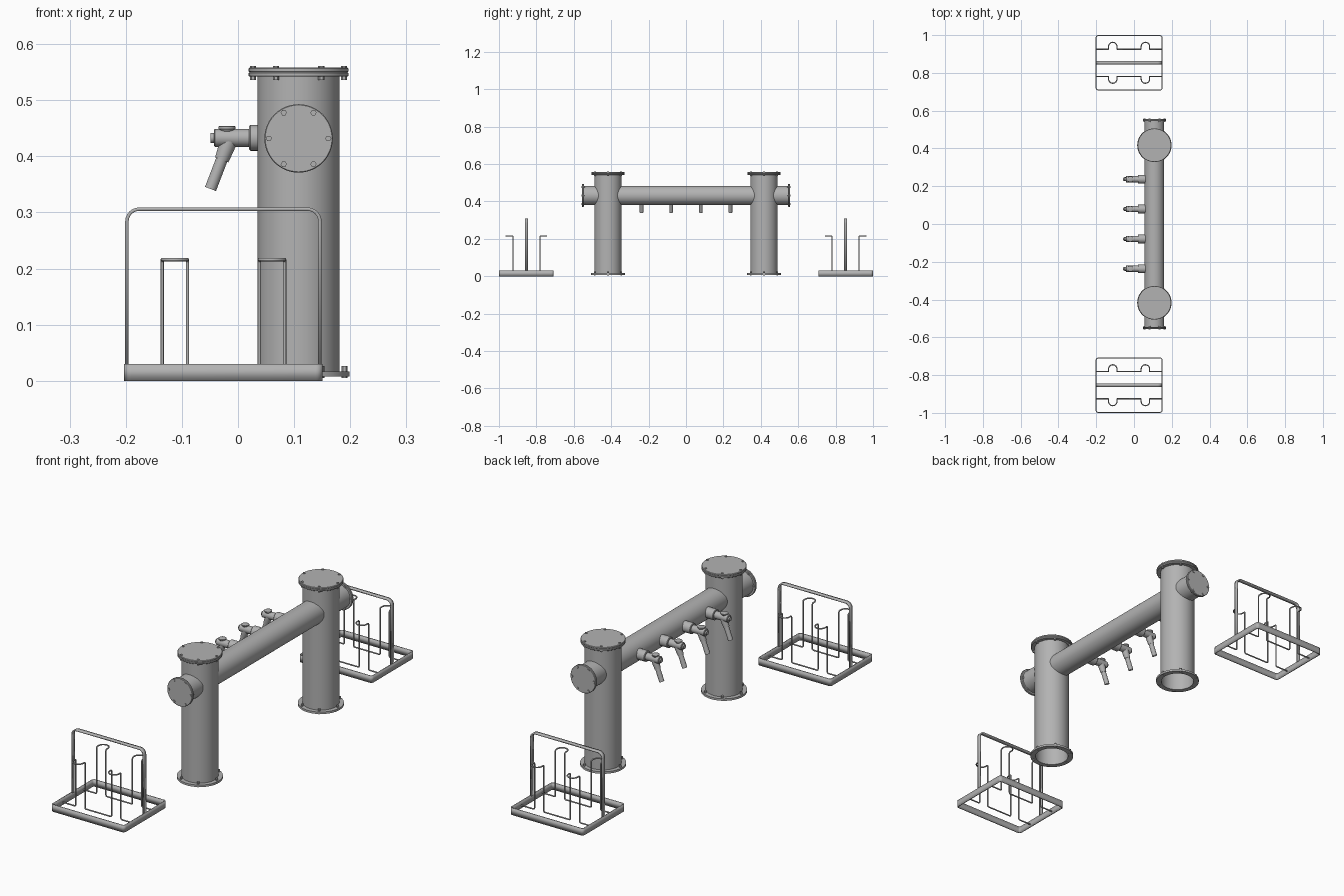
import bpy, bmesh
from math import sin, cos, pi, radians
from mathutils import Vector

cube = bpy.data.objects.get("Cube")
if cube:
    bpy.data.objects.remove(cube)

steel = bpy.data.materials.new("brushed_steel")
steel.use_nodes = True
steel.diffuse_color = (0.45, 0.45, 0.45, 1)
steel.node_tree.nodes["Principled BSDF"].inputs["Base Color"].default_value = (0.45, 0.45, 0.45, 1)

made = []


def add(name, data):
    obj = bpy.data.objects.new(name, data)
    data.materials.append(steel)
    bpy.context.collection.objects.link(obj)
    made.append(obj)
    return obj


def mesh_from(name, bm):
    bmesh.ops.recalc_face_normals(bm, faces=bm.faces)
    mesh = bpy.data.meshes.new(name)
    bm.to_mesh(mesh)
    bm.free()
    return add(name, mesh)


def lathe(name, profile, origin, direction, steps=48):
    """Spin (radius, height) pairs around an axis."""
    bm = bmesh.new()
    verts = [bm.verts.new((r, 0, h)) for r, h in profile]
    edges = [bm.edges.new(pair) for pair in zip(verts, verts[1:])]
    bmesh.ops.spin(bm, geom=verts + edges, axis=(0, 0, 1), cent=(0, 0, 0),
                   angle=2 * pi, steps=steps)
    bmesh.ops.remove_doubles(bm, verts=bm.verts, dist=1e-5)
    obj = mesh_from(name, bm)
    obj.location = origin
    obj.rotation_euler = Vector(direction).to_track_quat('Z', 'Y').to_euler()
    return obj


def disc(radius, bottom, top, bevel=0.0015):
    """Closed plate profile with a softened rim."""
    return [(0, bottom), (radius - bevel, bottom), (radius, bottom + bevel),
            (radius, top - bevel), (radius - bevel, top), (0, top)]


def bolt_ring(name, centre, axis, u, v, ring, low, high):
    """Six hexagonal bolts around a flange."""
    for k in range(6):
        a = k * pi / 3
        place = Vector(centre) + ring * (cos(a) * Vector(u) + sin(a) * Vector(v))
        r = 0.0055
        lathe(name, [(0, low), (r, low), (r, high), (0, high)], place, axis, 6)


def rounded(points, radius, closed=False, steps=6):
    """Round the corners of a path."""
    pts = [Vector(p) for p in points]
    out = []
    for i, p in enumerate(pts):
        if not closed and i in (0, len(pts) - 1):
            out.append(p)
            continue
        a, b = pts[i - 1], pts[(i + 1) % len(pts)]
        r = min(radius, (a - p).length * 0.499, (b - p).length * 0.499)
        da, db = (a - p).normalized(), (b - p).normalized()
        for k in range(steps + 1):
            t = k * pi / 2 / steps
            out.append(p + r * ((1 - sin(t)) * da + (1 - cos(t)) * db))
    return out


def strip(name, path, sweep, thickness, closed=False):
    """Flat bar: a path swept sideways and thickened."""
    bm = bmesh.new()
    verts = [bm.verts.new(p) for p in path]
    others = [bm.verts.new(p + Vector(sweep)) for p in path]
    count = len(path)
    for i in range(count if closed else count - 1):
        j = (i + 1) % count
        bm.faces.new((verts[i], verts[j], others[j], others[i]))
    obj = mesh_from(name, bm)
    solid = obj.modifiers.new("thickness", 'SOLIDIFY')
    solid.thickness = thickness
    solid.offset = 0
    solid.use_even_offset = True
    return obj


def wire(name, path, radius):
    curve = bpy.data.curves.new(name, 'CURVE')
    curve.dimensions = '3D'
    curve.bevel_depth = radius
    curve.bevel_resolution = 2
    curve.use_fill_caps = True
    spline = curve.splines.new('POLY')
    spline.points.add(len(path) - 1)
    for point, p in zip(spline.points, path):
        point.co = (*p, 1)
    return add(name, curve)


X, Y, Z = (1, 0, 0), (0, 1, 0), (0, 0, 1)
PX, PZ, COL_Y = 0.108, 0.432, 0.417

# Columns: hollow pipes with a bolted lid and an open base flange
for side in (-1, 1):
    base = (PX, side * COL_Y, 0)
    lathe("column", [(0.073, 0.008), (0.073, 0.545), (0.069, 0.545), (0.069, 0.008),
                     (0.073, 0.008)], base, Z, 64)
    lathe("base_flange", [(0.069, 0.008), (0.091, 0.008), (0.091, 0.017),
                          (0.069, 0.017), (0.069, 0.008)], base, Z, 64)
    lathe("top_flange", disc(0.089, 0.542, 0.550), base, Z, 64)
    lathe("lid", disc(0.089, 0.550, 0.558), base, Z, 64)
    bolt_ring("base_bolt", base, Z, X, Y, 0.082, 0.005, 0.026)
    bolt_ring("lid_bolt", base, Z, X, Y, 0.081, 0.536, 0.561)

    # End of the crossbar
    end = (PX, 0, PZ)
    out = (0, side, 0)
    lathe("crossbar_flange", disc(0.061, 0.545, 0.550), end, out)
    lathe("crossbar_cap", disc(0.061, 0.550, 0.556), end, out)
    bolt_ring("cap_bolt", end, out, X, Z, 0.053, 0.541, 0.559)

# Crossbar through both columns
lathe("crossbar", [(0.052, -0.55), (0.052, 0.55)], (PX, 0, PZ), Y, 64)

# Row of four taps
for k in range(4):
    y = (k - 1.5) * 0.158
    lathe("tap_body", [(0, -0.01), (0.023, -0.01), (0.023, 0.038), (0.021, 0.04),
                       (0.016, 0.04), (0.016, 0.101), (0.014, 0.103), (0.009, 0.103),
                       (0.009, 0.109), (0, 0.109)], (0.06, y, 0.433), (-1, 0, 0), 32)
    lathe("tap_cap", [(0.008, 0), (0.009, 0.008), (0.0155, 0.016), (0.0155, 0.020),
                      (0.014, 0.021), (0, 0.021)], (-0.0196, y, 0.433), Z, 24)
    lathe("tap_spout", [(0, 0), (0.015, 0), (0.0145, 0.02), (0.0125, 0.042),
                        (0.0105, 0.042), (0.0105, 0.0975), (0.008, 0.0975),
                        (0.008, 0.08), (0, 0.08)],
          (-0.014, y, 0.433), (-0.035, 0, -0.091), 24)

# Glass racks at both ends
RX, HALF_X, HALF_Y = -0.026, 0.1745, 0.1435
for side in (-1, 1):
    cy = side * 0.8535
    corners = [(RX + sx * HALF_X, cy + sy * HALF_Y, 0)
               for sx, sy in ((-1, -1), (1, -1), (1, 1), (-1, 1))]
    strip("rack_frame", rounded(corners, 0.01, True), (0, 0, 0.03), 0.005, True)

    hoop = [(RX - 0.172, cy - 0.0085, 0.028), (RX - 0.172, cy - 0.0085, 0.306),
            (RX + 0.172, cy - 0.0085, 0.306), (RX + 0.172, cy - 0.0085, 0.028)]
    strip("rack_hoop", rounded(hoop, 0.022), (0, 0.017, 0), 0.006)

    # Bent wire holders leaning away from the hoop
    for out in (-1, 1):
        wy = cy + out * 0.072
        low, high, arm = 0.012, 0.216, 0.0225
        path = [Vector((RX - HALF_X, wy, low))]
        for cx in (RX - 0.0865, RX + 0.0865):
            path += rounded([(cx - arm - 0.03, wy, low), (cx - arm, wy, low),
                             (cx - arm, wy, high), (cx - arm, wy + out * 0.014, high)], 0.006)
            path += [Vector((cx - arm * cos(radians(a)),
                             wy + out * (0.014 + arm * sin(radians(a))), high))
                     for a in range(15, 180, 15)]
            path += rounded([(cx + arm, wy + out * 0.014, high), (cx + arm, wy, high),
                             (cx + arm, wy, low), (cx + arm + 0.03, wy, low)], 0.006)
        path.append(Vector((RX + HALF_X, wy, low)))
        wire("rack_wire", path, 0.003)

# Smooth round parts, keep the edges crisp
bpy.ops.object.select_all(action='DESELECT')
for obj in made:
    if obj.type == 'MESH':
        obj.select_set(True)
        bpy.context.view_layer.objects.active = obj
bpy.ops.object.shade_smooth_by_angle(angle=radians(35))
